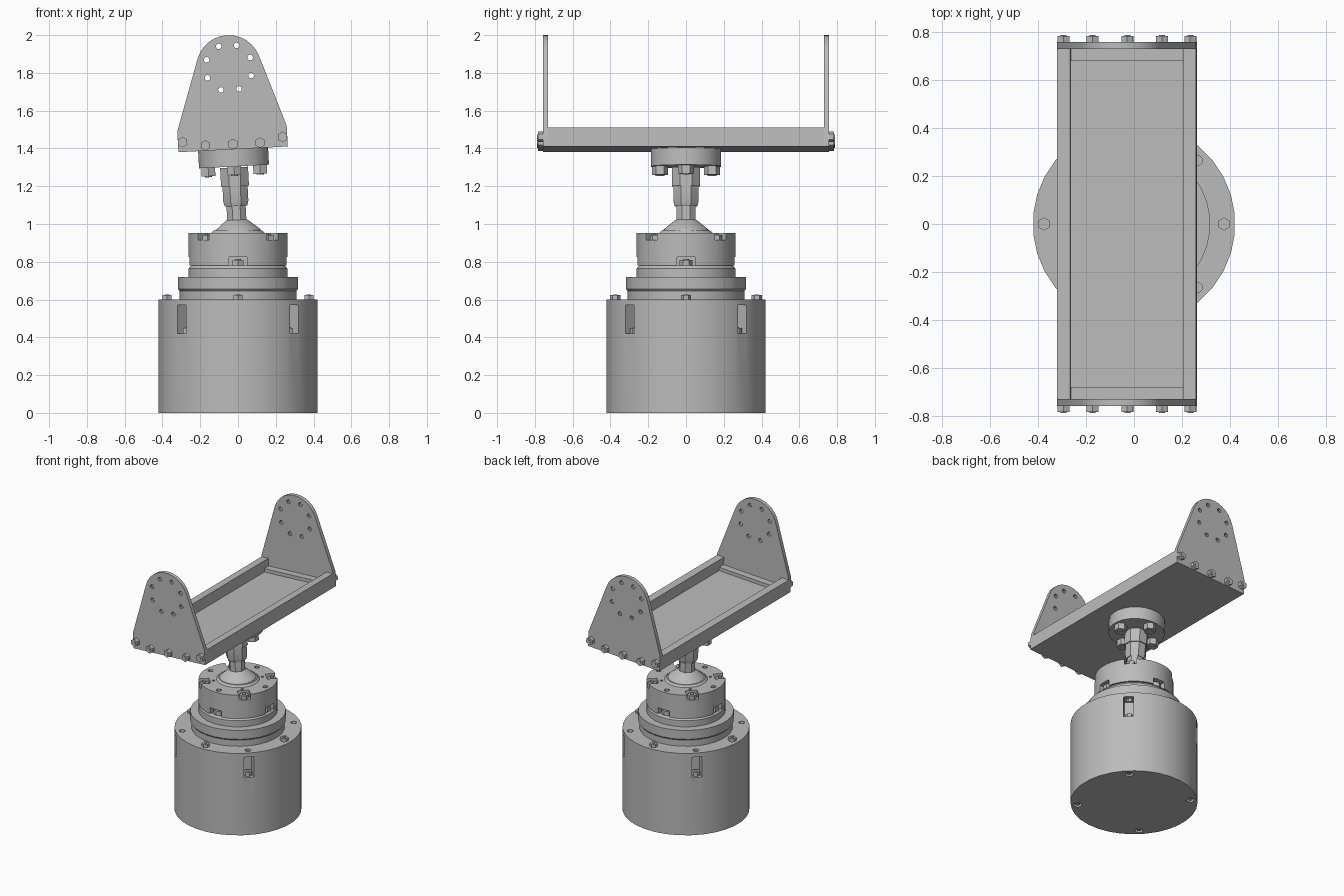
import bpy, bmesh
from math import radians, sin, cos, pi
from mathutils import Vector, Matrix

cube = bpy.data.objects.get("Cube")
if cube:
    bpy.data.objects.remove(cube, do_unlink=True)

grey = bpy.data.materials.new("machine_grey")
grey.use_nodes = True
grey.diffuse_color = (0.5, 0.5, 0.5, 1)
grey.node_tree.nodes["Principled BSDF"].inputs["Base Color"].default_value = (0.5, 0.5, 0.5, 1)

# The swivelling head leans slightly to the side about the ball joint
PIVOT = Vector((0, 0, 0.9))
TILT = Matrix.Translation(PIVOT) @ Matrix.Rotation(radians(-3), 4, 'Y') @ Matrix.Translation(-PIVOT)
AXES = [k * pi / 2 for k in range(4)]
DIAGONALS = [a + pi / 4 for a in AXES]
UP, DOWN = (0, 0, 1), (0, 0, -1)


def polar(r, a, z):
    return Vector((r * cos(a), r * sin(a), z))


def rod(bm, p, axis, r, h, n=6):
    """Prism standing on point p along an axis."""
    axis = Vector(axis)
    m = Matrix.Translation(Vector(p) + axis * h / 2) @ axis.to_track_quat('Z', 'Y').to_matrix().to_4x4()
    bmesh.ops.create_cone(bm, cap_ends=True, segments=n, radius1=r, radius2=r, depth=h, matrix=m)


def nut(bm, p, axis, r, h):
    """Hexagon nut with a stud end showing."""
    rod(bm, p, axis, r, h)
    rod(bm, p, axis, r * 0.45, h + 0.005, 8)


def box(bm, x0, x1, y0, y1, z0, z1, turn=0):
    m = (Matrix.Rotation(turn, 4, 'Z') @ Matrix.Translation(((x0 + x1) / 2, (y0 + y1) / 2, (z0 + z1) / 2))
         @ Matrix.Diagonal((x1 - x0, y1 - y0, z1 - z0, 1)))
    bmesh.ops.create_cube(bm, size=1, matrix=m)


def lathe(bm, profile, n):
    """Closed turned solid from (radius, height) points, bottom to top."""
    rings = [[bm.verts.new(polar(r, 2 * pi * (k + 0.5) / n, z)) for k in range(n)] for r, z in profile]
    for low, high in zip(rings, rings[1:]):
        for k in range(n):
            j = (k + 1) % n
            bm.faces.new((low[k], low[j], high[j], high[k]))
    bm.faces.new(rings[0][::-1])
    bm.faces.new(rings[-1])


def part(name, build, tilted=False, cuts=()):
    """Make an object from a builder, subtract the cut builders, then shade it."""
    def make(label, fn):
        bm = bmesh.new()
        fn(bm)
        bmesh.ops.recalc_face_normals(bm, faces=bm.faces)
        me = bpy.data.meshes.new(label)
        bm.to_mesh(me)
        bm.free()
        ob = bpy.data.objects.new(label, me)
        me.materials.append(grey)
        bpy.context.collection.objects.link(ob)
        return ob

    ob = make(name, build)
    bpy.ops.object.select_all(action='DESELECT')
    ob.select_set(True)
    bpy.context.view_layer.objects.active = ob
    for fn in cuts:
        cutter = make("cutter", fn)
        cutter.hide_render = True
        mod = ob.modifiers.new("cut", 'BOOLEAN')
        mod.operation, mod.solver, mod.object = 'DIFFERENCE', 'EXACT', cutter
        bpy.ops.object.modifier_apply(modifier=mod.name)
        bpy.data.objects.remove(cutter, do_unlink=True)
    bpy.ops.object.shade_smooth_by_angle(angle=radians(30))
    if tilted:
        ob.matrix_world = TILT
    return ob


def ring(angles, r, z, fn):
    """Builder that repeats fn at points around the main axis."""
    def build(bm):
        for a in angles:
            fn(bm, polar(r, a, z))
    return build


def pockets(angles, inner, outer, width, z0, z1):
    def build(bm):
        for a in angles:
            box(bm, inner, outer, -width / 2, width / 2, z0, z1, a)
    return build


# Drum base with side pockets and bolt holes
part("base_drum", lambda bm: lathe(bm, [(0.422, 0), (0.422, 0.6)], 32), cuts=[
    pockets(DIAGONALS, 0.34, 0.5, 0.065, 0.42, 0.57),
    ring(DIAGONALS, 0.375, 0.55, lambda bm, p: rod(bm, p, UP, 0.02, 0.1, 12)),
    ring(DIAGONALS, 0.375, -0.02, lambda bm, p: rod(bm, p, UP, 0.026, 0.05, 12))])
part("base_top_nuts", ring(AXES, 0.375, 0.6, lambda bm, p: nut(bm, p, UP, 0.027, 0.023)))
part("base_pocket_nuts", ring(DIAGONALS, 0.38, 0.42, lambda bm, p: nut(bm, p, UP, 0.027, 0.03)))
part("base_foot_studs", ring(DIAGONALS, 0.375, 0.005, lambda bm, p: rod(bm, p, UP, 0.015, 0.03, 8)))

# Stepped collar
part("collar", lambda bm: lathe(bm, [
    (0.31, 0.6), (0.31, 0.645), (0.318, 0.655), (0.318, 0.72), (0.262, 0.72),
    (0.262, 0.765), (0.25, 0.78)], 32))

# Joint housing with windows, notches and holes
part("joint_housing", lambda bm: lathe(bm, [(0.262, 0.78), (0.262, 0.952)], 32), cuts=[
    pockets(AXES, 0.18, 0.3, 0.095, 0.77, 0.825),
    pockets(DIAGONALS, 0.19, 0.3, 0.08, 0.915, 0.97),
    ring(AXES, 0.222, 0.9, lambda bm, p: rod(bm, p, UP, 0.018, 0.1, 12)),
    ring(DIAGONALS, 0.165, 0.92, lambda bm, p: rod(bm, p, UP, 0.01, 0.1, 8))])
part("housing_window_nuts", ring(AXES, 0.222, 0.78, lambda bm, p: nut(bm, p, UP, 0.034, 0.03)))
part("housing_notch_nuts", ring(DIAGONALS, 0.228, 0.915, lambda bm, p: nut(bm, p, UP, 0.03, 0.027)))
part("socket_ring", lambda bm: lathe(bm, [(0.145, 0.95), (0.13, 0.965)], 32))

# Ball, neck and stem
part("ball_neck", lambda bm: lathe(bm, [
    (0.13, 0.94), (0.122, 0.968), (0.105, 0.982), (0.058, 1.02), (0.052, 1.022)], 24), True)
part("stem", lambda bm: lathe(bm, [
    (0.055, 1.01), (0.055, 1.1), (0.064, 1.095), (0.072, 1.12), (0.072, 1.2),
    (0.08, 1.2), (0.08, 1.3)], 8), True)

# Mounting flange under the tray
part("flange", lambda bm: lathe(bm, [(0.187, 1.305), (0.187, 1.396)], 24), True)
part("flange_nuts", ring(AXES, 0.137, 1.305, lambda bm, p: nut(bm, p, DOWN, 0.042, 0.045)), True)

# Tray
HALF_W, HALF_L, FLOOR = 0.29, 0.73, 1.396
part("tray_floor", lambda bm: box(bm, -HALF_W, HALF_W, -HALF_L, HALF_L, FLOOR, FLOOR + 0.02), True)


def end_plate(y0, y1):
    arc = [radians(19 + 142 * k / 12) for k in range(13)]
    outline = [(-HALF_W, 0.11), (-HALF_W, 0), (HALF_W, 0), (HALF_W, 0.11)]
    outline += [(0.172 * cos(a), 0.433 + 0.172 * sin(a)) for a in arc]

    def build(bm):
        face = bm.faces.new([bm.verts.new((x, y0, FLOOR + z)) for x, z in outline])
        moved = bmesh.ops.extrude_face_region(bm, geom=[face])["geom"]
        bmesh.ops.translate(bm, vec=(0, y1 - y0, 0), verts=[v for v in moved if isinstance(v, bmesh.types.BMVert)])
    return build


def plate_holes(bm):
    for k in range(8):
        a = (k + 0.5) * pi / 4
        rod(bm, (0.125 * cos(a), -1, FLOOR + 0.433 + 0.125 * sin(a)), (0, 1, 0), 0.015, 2, 10)


for s, side, end in ((1, "left", "back"), (-1, "right", "front")):
    xs = sorted((s * 0.235, s * HALF_W))
    ys = sorted((s * 0.68, s * HALF_L))
    part(side + "_rail", lambda bm: box(bm, *xs, -HALF_L, HALF_L, FLOOR, FLOOR + 0.1), True)
    part(end + "_crossbar", lambda bm: box(bm, -0.235, 0.235, *ys, FLOOR, FLOOR + 0.045), True)
    part(end + "_plate", end_plate(s * HALF_L, s * 0.758), True, [plate_holes])

    def nuts(bm):
        for x in (-0.265, -0.145, 0, 0.145, 0.265):
            z = 0.052 if abs(x) > 0.2 else 0.028
            nut(bm, (x, s * 0.758, FLOOR + z), (0, s, 0), 0.028, 0.025)
    part(end + "_plate_nuts", nuts, True)
